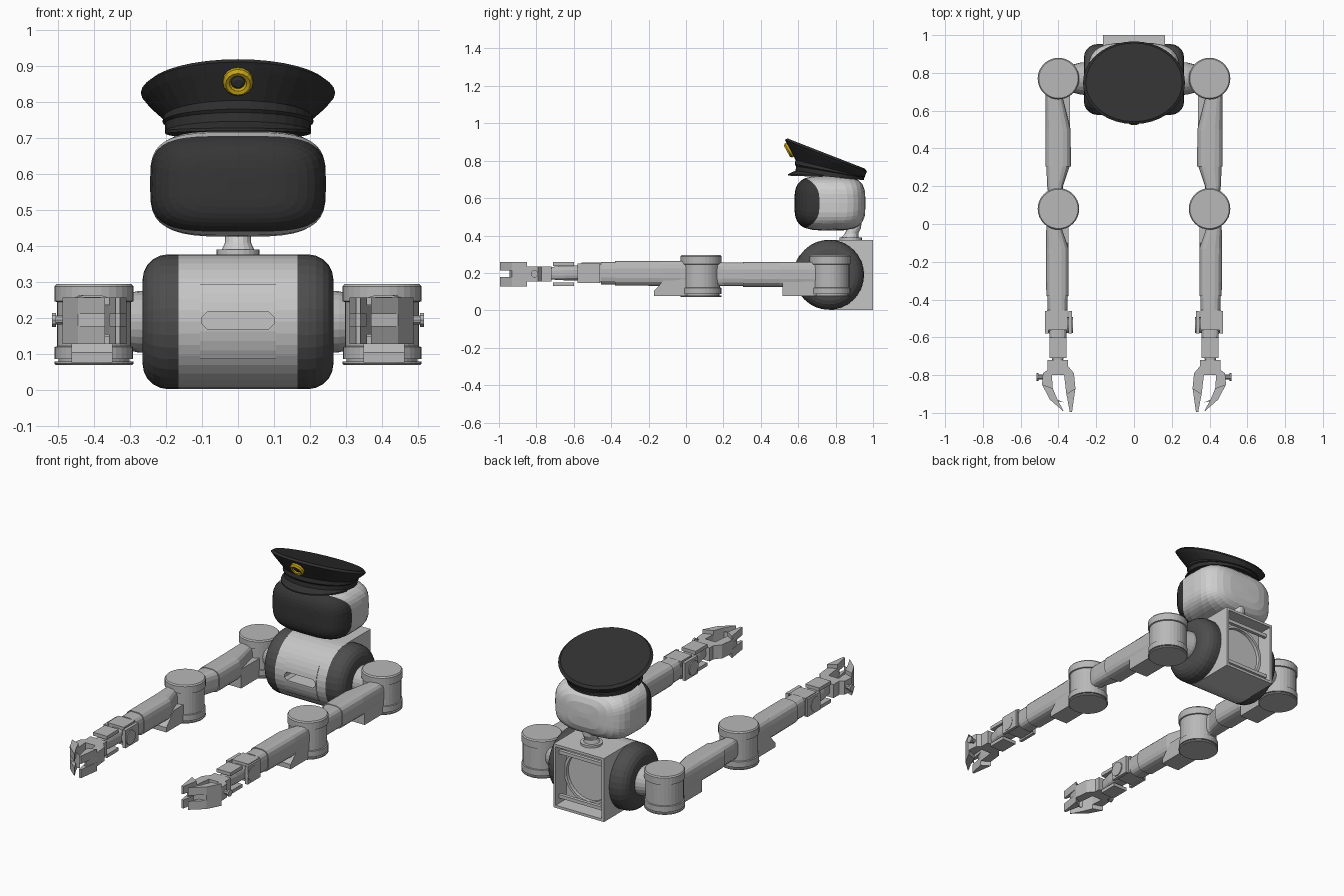
import bpy, bmesh, math
from math import sin, cos, pi, radians
from mathutils import Matrix

if "Cube" in bpy.data.objects:
    bpy.data.objects.remove(bpy.data.objects["Cube"], do_unlink=True)


def material(name, r, g, b):
    m = bpy.data.materials.new(name)
    m.use_nodes = True
    m.diffuse_color = (r, g, b, 1)
    m.node_tree.nodes["Principled BSDF"].inputs["Base Color"].default_value = (r, g, b, 1)
    return m


SHELL = material("light shell", .62, .62, .62)
BODY = material("body grey", .56, .56, .56)
ARM = material("arm grey", .48, .48, .48)
DARK = material("dark grey", .075, .075, .075)
VISOR = material("visor black", .036, .036, .036)
HAT = material("hat black", .03, .03, .03)
GOLD = material("badge gold", .58, .38, .01)


def loft(name, rings, mat, side=1, first=None, bands=0):
    """Skin a list of rings; the first bands may take another material."""
    bm = bmesh.new()
    rows = [[bm.verts.new((x * side, y, z)) for x, y, z in r] for r in rings]
    n = len(rows[0])
    for i, (a, b) in enumerate(zip(rows, rows[1:])):
        for j in range(n):
            f = bm.faces.new((a[j], a[(j + 1) % n], b[(j + 1) % n], b[j]))
            f.material_index = int(i < bands)
    bm.faces.new(rows[0]).material_index = int(bands > 0)
    bm.faces.new(rows[-1])
    bmesh.ops.recalc_face_normals(bm, faces=bm.faces)
    me = bpy.data.meshes.new(name)
    bm.to_mesh(me)
    bm.free()
    me.materials.append(mat)
    if first:
        me.materials.append(first)
    ob = bpy.data.objects.new(name, me)
    bpy.context.scene.collection.objects.link(ob)
    return ob


def lathe(name, prof, center, axis, mat, side=1, n=24):
    """Turn (radius, position) pairs about a line along x, y or z."""
    a, b, c = center
    def point(r, h, t):
        u, v = r * cos(t), r * sin(t)
        return {"x": (a + h, b + u, c + v), "y": (a + u, b + h, c + v), "z": (a + u, b + v, c + h)}[axis]
    return loft(name, [[point(r, h, 2 * pi * i / n) for i in range(n)] for r, h in prof], mat, side)


def prism(name, pts, axis, lo, hi, mat, side=1):
    def place(p, h):
        return (h, p[0], p[1]) if axis == "x" else (p[0], p[1], h)
    return loft(name, [[place(p, h) for p in pts] for h in (lo, hi)], mat, side)


def box(name, x0, x1, y0, y1, z0, z1, mat, side=1):
    return prism(name, [(x0, y0), (x1, y0), (x1, y1), (x0, y1)], "z", z0, z1, mat, side)


def spow(v, e):
    return math.copysign(abs(v) ** e, v)


def limb(name, sections, mat, side):
    """Rounded-box sections (y, x0, x1, z0, z1) along y."""
    rings = []
    for y, x0, x1, z0, z1 in sections:
        ring = []
        for i in range(16):
            t = 2 * pi * (i + .5) / 16
            ring.append(((x0 + x1) / 2 + (x1 - x0) / 2 * spow(cos(t), .6), y,
                         (z0 + z1) / 2 + (z1 - z0) / 2 * spow(sin(t), .6)))
        rings.append(ring)
    return loft(name, rings, mat, side)


def cut(ob, cutter):
    m = ob.modifiers.new("cut", "BOOLEAN")
    m.operation, m.solver, m.object = "DIFFERENCE", "EXACT", cutter
    bpy.context.view_layer.objects.active = ob
    bpy.ops.object.modifier_apply(modifier=m.name)


# Torso: D-shaped housing, hollow and open at the back, with a front slot
CY, CZ, R = .765, .19, .187
arc = [(CY - R * cos(t), CZ + R * sin(t)) for t in (radians(-90 + 10 * i) for i in range(19))]
torso = prism("torso_housing", [(1, CZ - R)] + arc + [(1, CZ + R)], "x", -.165, .165, BODY)
span = [radians(-33 + 66 * i / 8) for i in range(9)]
panel = prism("chest_panel", [(CY - .190 * cos(t), CZ + .190 * sin(t)) for t in span]
              + [(CY - .18 * cos(t), CZ + .18 * sin(t)) for t in reversed(span)], "x", -.106, .106, BODY)
slot = loft("slot_cutter", [[(x, y, z) for x, z in
            [(-.1, .185), (-.085, .17), (.085, .17), (.1, .185),
             (.1, .203), (.085, .218), (-.085, .218), (-.1, .203)]] for y in (.5, .75)], DARK)
bay = box("bay_cutter", -.15, .15, .9, 1.1, .018, .362, DARK)
bore = lathe("bore_cutter", [(.145, -.1), (.145, .3)], (0, CY, CZ), "y", DARK, n=32)
for cutter in (bay, bore, slot):
    cut(torso, cutter)
cut(panel, slot)
for cutter in (slot, bay, bore):
    bpy.data.objects.remove(cutter, do_unlink=True)
for z in (.06, .32):
    box("back_rail", -.155, .155, .95, .97, z - .01, z + .01, BODY)
lathe("bore_ring", [(.155, 0), (.155, .02), (.14, .02), (.14, 0)], (0, .895, CZ), "y", BODY, n=32)

# Neck and head with wraparound visor
lathe("neck_base", [(.06, 0), (.06, .015)], (0, .88, .375), "z", BODY)
loft("neck", [[(r * cos(2 * pi * i / 16), y + r * sin(2 * pi * i / 16), z) for i in range(16)]
              for y, z, r in ((.87, .375, .052), (.885, .41, .036), (.9, .44, .036), (.895, .49, .045), (.87, .52, .04))], SHELL)
rings = []
for k in range(17):
    ring = []
    for i in range(40):
        p = 2 * pi * i / 40
        edge = 1.0 + .45 * cos(p) ** 2
        t = edge * max(k, .15) / 8 if k <= 8 else edge + (pi - .02 - edge) * (k - 8) / 8
        r = sin(t) ** .58
        ring.append((.245 * r * spow(cos(p), .58), .77 - .19 * spow(cos(t), .58),
                     .573 + .147 * r * spow(sin(p), .58)))
    rings.append(ring)
loft("head_with_visor", rings, SHELL, first=VISOR, bands=8)


# Peaked hat: tilted ellipses (centre y, centre z, x radius, y radius, slope)
def ellipse(cy, cz, rx, ry, slope, n=36):
    return [(rx * cos(t), cy + ry * sin(t), cz - slope * ry * sin(t))
            for t in (2 * pi * i / n for i in range(n))]


loft("hat_crown", [ellipse(*e) for e in (
    (.75, .838, .255, .208, .39), (.748, .826, .27, .219, .39),
    (.752, .808, .256, .21, .37), (.77, .757, .207, .184, .25))], HAT)
loft("hat_band", [ellipse(*e) for e in (
    (.77, .765, .206, .184, .25), (.77, .745, .21, .188, .19),
    (.77, .74, .203, .182, .17), (.768, .714, .203, .183, .1))], HAT)
brim = []
for i in range(17):
    t = radians(190 + 160 * i / 16)
    f = max(0, -sin(t))
    x0, y0 = .19 * cos(t), .768 + .17 * sin(t)
    x1, y1 = .205 * cos(t), .768 + .183 * sin(t) - .04 * f
    z0, z1 = .72 + .02 * f, .712 + .008 * f
    brim.append([(x0, y0, z0), (x1, y1, z1), (x1, y1, z1 + .008), (x0, y0, z0 + .012)])
loft("hat_brim", brim, HAT)

# Badge on the hat front
place = Matrix.Translation((0, .553, .857)) @ Matrix.Rotation(2.07, 4, "X")
for name, prof, mat in (("badge_ring", [(.042, -.01), (.042, .006), (.034, .015), (.024, .012), (.02, 0)], GOLD),
                        ("badge_center", [(.019, -.005), (.019, .006), (.012, .01)], VISOR)):
    lathe(name, prof, (0, 0, 0), "z", mat, n=16).data.transform(place)

# Both sides: torso end cap, arm and gripper
for side, tag in ((1, "left_"), (-1, "right_")):
    def L(name, *a, **k):
        return lathe(tag + name, *a, side=side, **k)

    def B(name, *a):
        return box(tag + name, *a, ARM, side)

    corner = [(R - .07 + .07 * cos(t), .195 + .07 * sin(t)) for t in (radians(18 * i) for i in range(6))]
    L("torso_end", [(R, .165)] + corner + [(.05, .265)], (0, CY, CZ), "x", DARK, n=32)
    L("shoulder_mount", [(.088, .24), (.085, .28), (.07, .34)], (0, .77, CZ), "x", ARM)

    # Shoulder and elbow drums
    for name, y in (("shoulder_drum", .77), ("elbow_drum", .08)):
        L(name, [(.106, .07), (.11, .074), (.11, .08), (.098, .08), (.098, .086), (.109, .086), (.109, .12),
                 (.103, .122), (.103, .245), (.11, .247), (.11, .288), (.104, .295)], (.4, y, 0), "z", ARM, n=32)

    # Arm segments
    limb(tag + "upper_arm", [(.72, .375, .468, .125, .26), (.66, .375, .468, .125, .26),
                             (.5, .335, .47, .125, .26), (.305, .333, .47, .125, .26)], ARM, side)
    limb(tag + "upper_arm_neck", [(.305, .34, .465, .13, .257), (.2, .375, .46, .13, .257),
                                  (.12, .375, .45, .13, .257)], ARM, side)
    B("upper_arm_slab", .34, .465, .515, .77, .077, .19)
    limb(tag + "forearm", [(.02, .38, .465, .13, .265), (-.03, .38, .465, .13, .265),
                           (-.13, .345, .467, .13, .265), (-.38, .345, .465, .132, .265)], ARM, side)
    prism(tag + "forearm_slab", [(.08, .077), (-.17, .077), (-.17, .105), (-.1, .18), (.08, .18)],
          "x", .348, .463, ARM, side)
    limb(tag + "wrist_collar", [(-.38, .35, .46, .138, .26), (-.455, .352, .458, .138, .26)], ARM, side)

    # Wrist joint and links
    B("wrist_block", .352, .46, -.56, -.455, .15, .255)
    for x in (.328, .452):
        B("wrist_cheek", x, x + .018, -.58, -.46, .145, .25)
    L("wrist_pin", [(.042, .322), (.042, .472)], (0, -.535, .195), "x", ARM, n=16)
    limb(tag + "wrist_link", [(-.54, .355, .45, .16, .24), (-.65, .36, .448, .16, .24),
                              (-.735, .378, .43, .165, .23)], ARM, side)
    for z in (.13, .238):
        B("bracket_plate", .358, .448, -.71, -.6, z, z + .02)
    B("palm", .35, .458, -.8, -.72, .155, .235)
    L("side_peg", [(.013, .44), (.013, .505), (.02, .505), (.02, .517)], (0, -.81, .195), "x", ARM, n=10)

    # Two fingers, each a core with an upper and a lower prong
    outer = [(.44, -.76), (.482, -.79), (.487, -.85), (.445, -.93), (.37, -.995),
             (.405, -.93), (.43, -.87), (.435, -.8)]
    inner = [(.36, -.74), (.318, -.79), (.31, -.87), (.328, -.995), (.34, -.995), (.358, -.9), (.37, -.8)]
    for name, pts in (("outer_finger", outer), ("inner_finger", inner)):
        core = [(x, max(y, -.945)) for x, y in pts]
        prism(tag + name, core, "z", .155, .235, ARM, side)
        tips = [(x, min(y, -.85)) for x, y in pts if y < -.83]
        for z0, z1 in ((.128, .178), (.212, .258)):
            prism(tag + name + "_prong", tips, "z", z0, z1, ARM, side)
